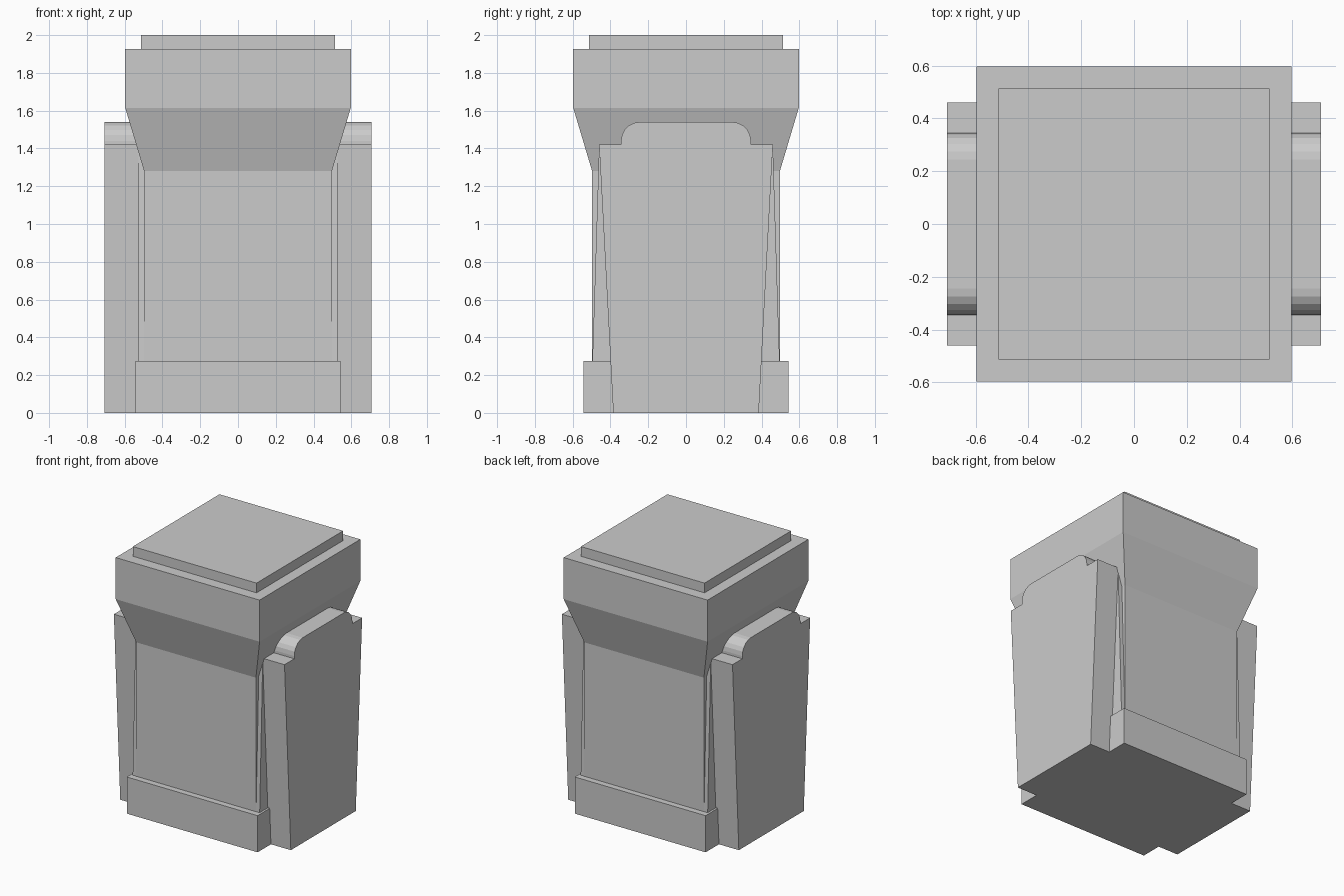
import bpy, bmesh, math

if "Cube" in bpy.data.objects:
    bpy.data.objects.remove(bpy.data.objects["Cube"])


def make_object(name, bm):
    bmesh.ops.recalc_face_normals(bm, faces=bm.faces)
    mesh = bpy.data.meshes.new(name)
    bm.to_mesh(mesh)
    bm.free()
    obj = bpy.data.objects.new(name, mesh)
    bpy.context.collection.objects.link(obj)
    return obj


def square_stack(name, levels):
    """Loft rectangles given as (half x, half y, z)."""
    bm = bmesh.new()
    rings = [[bm.verts.new((sx * hx, sy * hy, z))
              for sx, sy in ((-1, -1), (1, -1), (1, 1), (-1, 1))]
             for hx, hy, z in levels]
    for low, high in zip(rings, rings[1:]):
        for i in range(4):
            j = (i + 1) % 4
            bm.faces.new((low[i], low[j], high[j], high[i]))
    bm.faces.new(rings[0])
    bm.faces.new(rings[-1])
    return make_object(name, bm)


def side_panel(name, x0, x1):
    """Tapered panel with a raised, rounded top, extruded along x."""
    half = [(0.385, 0), (0.46, 1.42), (0.344, 1.42)]
    r, segments = 0.1, 5
    for i in range(segments + 1):
        a = math.pi / 2 * i / segments
        half.append((0.244 + r * math.cos(a), 1.44 + r * math.sin(a)))
    outline = half + [(-y, z) for y, z in reversed(half)]
    bm = bmesh.new()
    face = bm.faces.new([bm.verts.new((x0, y, z)) for y, z in outline])
    out = bmesh.ops.extrude_face_region(bm, geom=[face], use_keep_orig=True)
    for v in out["geom"]:
        if isinstance(v, bmesh.types.BMVert):
            v.co.x = x1
    return make_object(name, bm)


# Main pillar: plinth, shaft, flared collar, block and cap
pillar = [(0.543, 0), (0.543, 0.275), (0.497, 0.275), (0.497, 1.28),
          (0.597, 1.615), (0.597, 1.927), (0.513, 1.927), (0.513, 2.0)]
square_stack("pillar", [(h, h, z) for h, z in pillar])

# Slightly wider inner core whose front and back lean inward
square_stack("inner_core", [(0.527, 0.498, 0.2), (0.527, 0.46, 1.41)])

# Side panels
side_panel("right_panel", 0.45, 0.708)
side_panel("left_panel", -0.708, -0.45)
